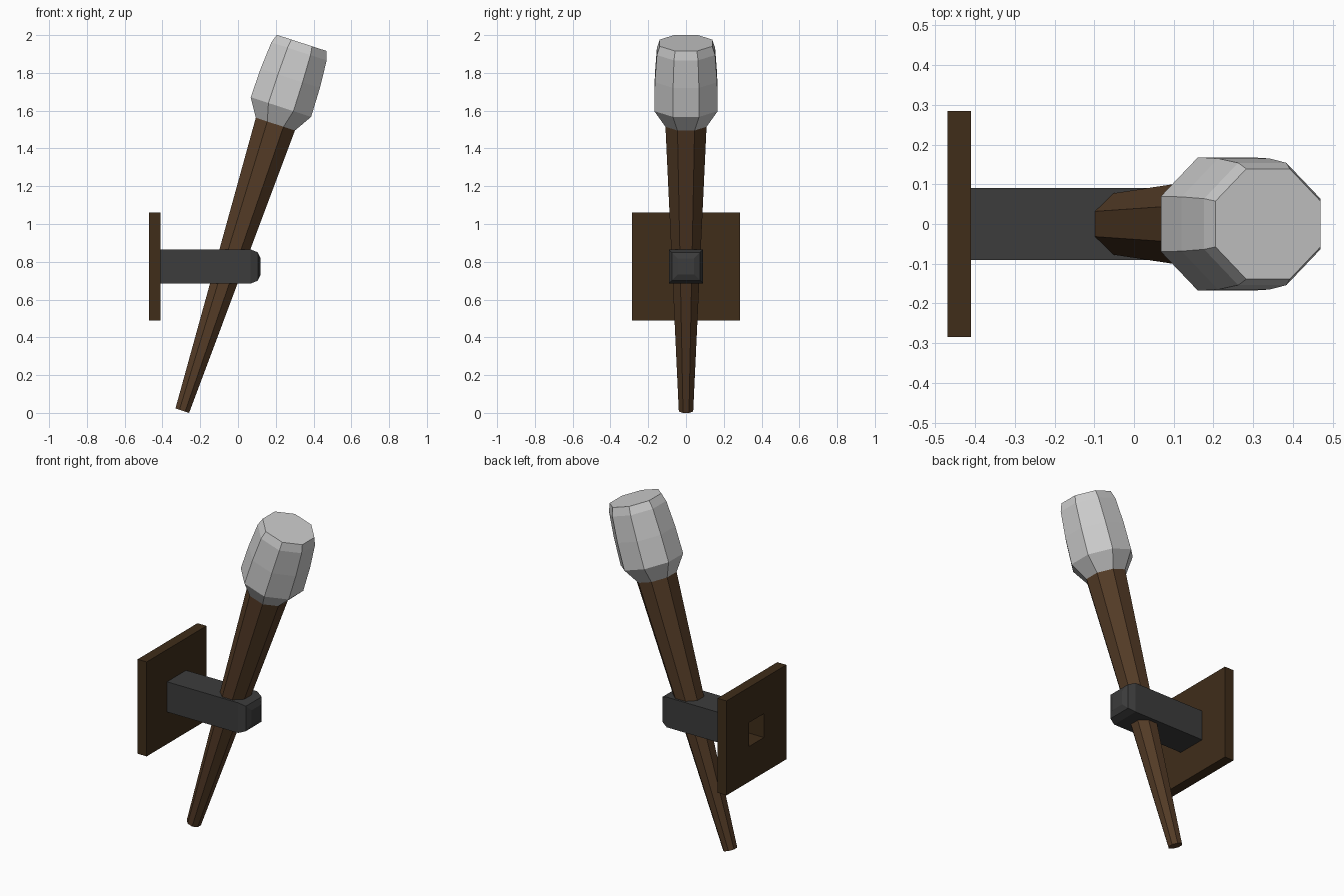
import bpy, bmesh, math
from mathutils import Matrix

if "Cube" in bpy.data.objects:
    bpy.data.objects.remove(bpy.data.objects["Cube"])


def material(name, rgb):
    m = bpy.data.materials.new(name)
    m.diffuse_color = (*rgb, 1)
    m.use_nodes = True
    m.node_tree.nodes["Principled BSDF"].inputs["Base Color"].default_value = m.diffuse_color
    return m


def finish(bm, name, mat=None):
    bmesh.ops.recalc_face_normals(bm, faces=bm.faces)
    mesh = bpy.data.meshes.new(name)
    bm.to_mesh(mesh)
    bm.free()
    ob = bpy.data.objects.new(name, mesh)
    bpy.context.collection.objects.link(ob)
    if mat:
        mesh.materials.append(mat)
    return ob


def lathe(name, sides, profile, matrix, mat=None, cap_start=True):
    """Stack of regular rings along local z; profile = (height, half width across flats)."""
    bm = bmesh.new()
    rings = []
    for h, a in profile:
        r = a / math.cos(math.pi / sides)
        rings.append([bm.verts.new((r * math.cos((i + .5) * math.tau / sides),
                                    r * math.sin((i + .5) * math.tau / sides), h))
                      for i in range(sides)])
    for p, q in zip(rings, rings[1:]):
        for i in range(sides):
            j = (i + 1) % sides
            bm.faces.new((p[i], p[j], q[j], q[i]))
    bm.faces.new(rings[-1])
    if cap_start:
        bm.faces.new(rings[0][::-1])
    bmesh.ops.transform(bm, matrix=matrix, verts=bm.verts)
    return finish(bm, name, mat)


wood = material("shaft_wood", (0.09, 0.045, 0.02))
dark_wood = material("plate_wood", (0.05, 0.026, 0.01))
iron = material("iron", (0.045, 0.045, 0.045))
tilt = Matrix.Translation((-0.295, 0, 0.0118)) @ Matrix.Rotation(math.radians(18), 4, 'Y')

# tapered torch shaft and wrapped head
lathe("torch_shaft", 8, [(0, .038), (1.6, .109)], tilt, wood)
lathe("torch_head", 8, [(1.595, .109), (1.69, .168), (1.85, .165), (2.0, .154), (2.047, .139)], tilt)

# bracket arm with a rounded tip, open at the wall end
arm = Matrix.Translation((-0.41, 0, 0.775)) @ Matrix.Rotation(math.pi / 2, 4, 'Y')
lathe("bracket_arm", 4, [(0, .091), (.475, .091), (.515, .075), (.53, .042)], arm, iron, cap_start=False)

# wall plate with a square socket in the back
bm = bmesh.new()
bmesh.ops.create_cube(bm, size=1)
bmesh.ops.transform(bm, verts=bm.verts, matrix=Matrix.Translation((-0.44, 0, 0.775))
                    @ Matrix.Diagonal((0.06, 0.57, 0.57, 1)))
back = min(bm.faces, key=lambda f: f.calc_center_median().x)
front = max(bm.faces, key=lambda f: f.calc_center_median().x)
for f in (back, front):
    bmesh.ops.inset_region(bm, faces=[f], thickness=0.213, use_even_offset=True)
# the socket runs through the plate into the arm
bmesh.ops.delete(bm, geom=[front], context='FACES_ONLY')
hole = sorted((v for v in bm.verts if abs(v.co.y) < 0.1), key=lambda v: v.co.x)
depth = {}
for v in hole[:4]:
    depth[(v.co.y > 0, v.co.z > 0.775)] = v
inner = {(v.co.y > 0, v.co.z > 0.775): v for v in hole[4:]}
bmesh.ops.delete(bm, geom=[back], context='FACES_ONLY')
order = [(False, False), (True, False), (True, True), (False, True)]
rim = sorted(depth.values(), key=lambda v: math.atan2(v.co.z - 0.775, v.co.y))
mid = sorted(hole[4:], key=lambda v: math.atan2(v.co.z - 0.775, v.co.y))
end = [bm.verts.new((-0.33, v.co.y, v.co.z)) for v in mid]
for a, b in ((rim, mid), (mid, end)):
    for i in range(4):
        j = (i + 1) % 4
        bm.faces.new((a[i], b[i], b[j], a[j]))
bm.faces.new(end)
finish(bm, "wall_plate", dark_wood)
